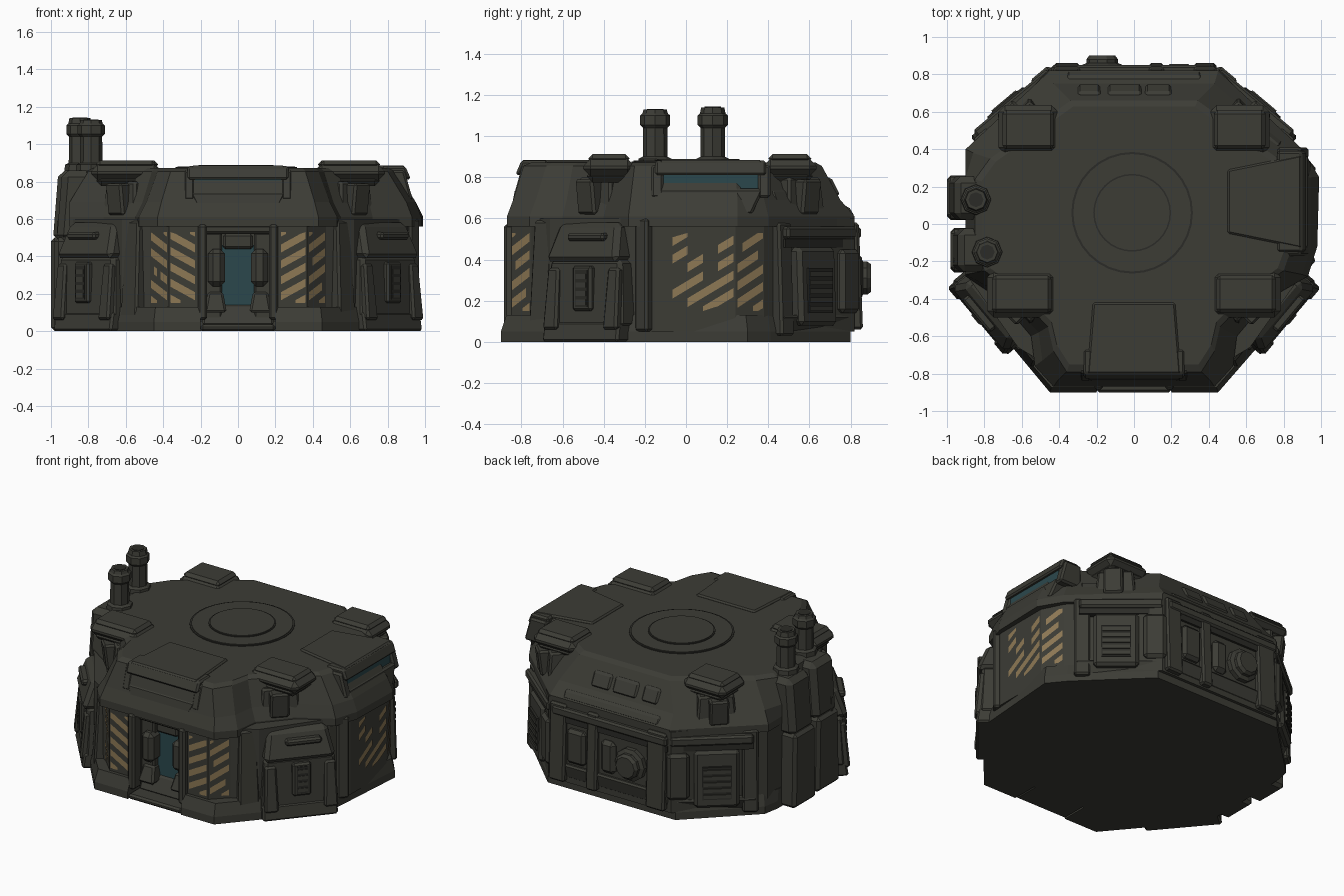
import bpy, bmesh, math, random
from mathutils import Matrix, Vector

random.seed(4)
if "Cube" in bpy.data.objects:
    bpy.data.objects.remove(bpy.data.objects["Cube"])


def material(name, rgb):
    m = bpy.data.materials.new(name)
    m.use_nodes = True
    m.diffuse_color = (*rgb, 1)
    node = m.node_tree.nodes["Principled BSDF"]
    node.inputs["Base Color"].default_value = (*rgb, 1)
    node.inputs["Roughness"].default_value = 0.8
    return m


HULL = material("olive grey hull", (0.045, 0.045, 0.036))
DARK = material("dark steel", (0.024, 0.024, 0.02))
GLASS = material("teal glass", (0.024, 0.064, 0.073))
HAZARD = material("tan hazard paint", (0.27, 0.19, 0.09))
WORLD = Matrix.Identity(4)
MIRROR = Matrix.Scale(-1, 4, (1, 0, 0))


def side(angle):
    """Frame whose outward direction is local -y, turned about z."""
    return Matrix.Rotation(math.radians(angle), 4, 'Z')


def make(name, verts, faces, mat, M=WORLD, bevel=0):
    me = bpy.data.meshes.new(name)
    me.from_pydata([M @ Vector(v) for v in verts], [], faces)
    bm = bmesh.new()
    bm.from_mesh(me)
    bmesh.ops.recalc_face_normals(bm, faces=bm.faces)
    bm.to_mesh(me)
    bm.free()
    me.materials.append(mat)
    ob = bpy.data.objects.new(name, me)
    bpy.context.collection.objects.link(ob)
    if bevel:
        mod = ob.modifiers.new("bevel", 'BEVEL')
        mod.width, mod.segments, mod.limit_method = bevel, 1, 'ANGLE'
    return ob


def loft(name, rings, mat, M=WORLD, bevel=0):
    n = len(rings[0])
    faces = [tuple(range(n)), tuple(range(n * (len(rings) - 1), n * len(rings)))]
    for r in range(len(rings) - 1):
        for i in range(n):
            j = (i + 1) % n
            faces.append((r * n + i, r * n + j, r * n + n + j, r * n + n + i))
    return make(name, [v for ring in rings for v in ring], faces, mat, M, bevel)


def block(name, xs, ds, zs, M=WORLD, mat=HULL, inset=0, lean=0, bevel=0.012):
    """Box between lateral xs, outward distances ds and heights zs."""
    (a, b), (d, e), (z, t) = xs, ds, zs
    low = [(a, -d, z), (b, -d, z), (b, -e, z), (a, -e, z)]
    f = e - lean
    top = [(a + inset, -d, t), (b - inset, -d, t), (b - inset, -f, t), (a + inset, -f, t)]
    return loft(name, [low, top], mat, M, bevel)


def tube(name, profile, sides, M, mat=HULL):
    rings = [[(r * math.cos(k * math.tau / sides), r * math.sin(k * math.tau / sides), z)
              for k in range(sides)] for r, z in profile]
    return loft(name, rings, mat, M)


def outline(half, z):
    """Right half from front to back, mirrored; the left flank is narrower."""
    right = [(x, y, z) for x, y in half]
    return right + [(max(-x, -0.9), y, z) for x, y in reversed(half)]


# Base skirt and lower wall, both notched for the doorway
skirt = [(0.2, -0.72), (0.2, -0.9), (0.45, -0.9), (0.92, -0.36), (0.97, 0.3), (0.88, 0.41), (0.48, 0.8)]
wall = [(0.19, -0.72), (0.19, -0.85), (0.37, -0.85), (0.47, -0.75), (0.62, -0.66),
        (0.89, -0.28), (0.95, -0.15), (0.95, 0.24), (0.88, 0.38), (0.46, 0.82)]
loft("base_skirt", [outline(skirt, 0), outline(skirt, 0.05),
                    outline([(x * 0.98, y * 0.97) for x, y in skirt], 0.13)], HULL)
loft("lower_wall", [outline(wall, 0.05), outline(wall, 0.6)], HULL)
block("threshold", (-0.2, 0.2), (0.6, 0.9), (0, 0.035))

# Sloping upper hull, with niches below the front corner pads
eave = [(0.43, -0.87), (0.53, -0.76), (0.55, -0.6), (0.72, -0.4), (0.93, -0.28),
        (0.98, -0.12), (0.99, 0.25), (0.9, 0.4), (0.45, 0.82)]
shoulder = [(0.41, -0.84), (0.49, -0.73), (0.51, -0.58), (0.7, -0.38), (0.9, -0.27),
            (0.95, -0.12), (0.95, 0.25), (0.86, 0.38), (0.43, 0.75)]
rim = [(0.36, -0.79), (0.43, -0.68), (0.46, -0.55), (0.64, -0.36), (0.8, -0.25),
       (0.85, -0.11), (0.85, 0.24), (0.77, 0.35), (0.34, 0.66)]
loft("upper_hull", [outline(eave, 0.56), outline(eave, 0.61), outline(shoulder, 0.69),
                    outline(rim, 0.855),
                    outline([(x * 0.96, y * 0.95) for x, y in rim], 0.873)], HULL)
for i, r in enumerate((0.325, 0.314, 0.208, 0.2)):
    tube("roof_ring", [(r, 0.86), (r, 0.877 + 0.004 * i)], 32,
         Matrix.Translation((-0.01, 0.06, 0)), HULL if i % 2 else DARK)


# Hooded, sunken windows on the front and the left flank
def hooded_window(F, c, d0, w0, d, w):
    M = F @ Matrix.Translation((c, 0, 0))
    plan = [(-w0, -d0), (w0, -d0), (w, -d + 0.02), (-w, -d + 0.02)]
    loft("hood_plate", [[(x, y, z) for x, y in plan] for z in (0.85, 0.885)], HULL, M, 0.01)
    block("hood_brow", (-w - 0.02, w + 0.02), (d - 0.15, d + 0.01), (0.81, 0.882), M, lean=0.03)
    block("window_glass", (-w + 0.02, w - 0.02), (d - 0.15, d - 0.015), (0.74, 0.815), M, GLASS, bevel=0)
    block("window_sill", (-w + 0.05, w - 0.05), (d - 0.15, d + 0.035), (0.62, 0.745), M,
          inset=-0.06, lean=0.025)
    for s in (-1, 1):
        block("window_jamb", sorted((s * (w - 0.02), s * (w + 0.04))), (d - 0.15, d + 0.02),
              (0.7, 0.86), M, lean=0.045)


hooded_window(WORLD, 0, 0.42, 0.22, 0.82, 0.25)
hooded_window(side(90), 0.12, 0.5, 0.17, 0.915, 0.25)

# Doorway
block("door_glass", (-0.1, 0.1), (0.7, 0.74), (0.1, 0.46), mat=GLASS, bevel=0)
block("door_lintel", (-0.19, 0.19), (0.7, 0.83), (0.52, 0.57))
block("door_header", (-0.08, 0.08), (0.7, 0.77), (0.44, 0.52))
block("door_step", (-0.19, 0.19), (0.7, 0.8), (0.03, 0.14), lean=0.05)
for M in (WORLD, MIRROR):
    block("door_frame", (0.085, 0.19), (0.7, 0.78), (0.03, 0.53), M)
    block("door_clamp", (0.07, 0.16), (0.7, 0.83), (0.24, 0.44), M, bevel=0.025)
    block("door_foot", (0.06, 0.18), (0.7, 0.83), (0.1, 0.21), M, inset=0.02, lean=0.04)
    block("door_pillar", (0.165, 0.215), (0.8, 0.885), (0.06, 0.57), M)


# Worn hazard stripes
def stripes(p, q, M, slope, wear):
    p, q = Vector(p), Vector(q)
    t = (q - p).normalized()
    n = Vector((t.y, -t.x)) * 0.005
    parts = 5
    step = ((q - p).length - 0.02) / parts
    verts, faces = [], []
    for i in range(-4, 6):
        for k in range(parts):
            if random.random() < wear:
                continue
            us = [0.01 + step * (k + j) for j in (0, 1, 1, 0)]
            zs = [0.16 + 0.085 * i + slope * u + h for u, h in zip(us, (0, 0, 0.043, 0.043))]
            zs = [min(max(z, 0.15), 0.53) for z in zs]
            if zs[3] - zs[0] < 0.01 or zs[2] - zs[1] < 0.01:
                continue
            faces.append(tuple(range(len(verts), len(verts) + 4)))
            verts += [(*(p + t * u + n), z) for u, z in zip(us, zs)]
    make("hazard_stripes", verts, faces, HAZARD, M)


for M in (WORLD, MIRROR):
    stripes((0.22, -0.85), (0.37, -0.85), M, 0.55, 0.03)
    stripes((0.37, -0.85), (0.47, -0.75), M, 0.55, 0.05)
stripes((0.95, -0.15), (0.95, 0.24), WORLD, 0.6, 0.45)
stripes((0.95, 0.24), (0.88, 0.38), WORLD, 0.6, 0.05)

# Front corner pillars and equipment modules
for S in (WORLD, MIRROR):
    M = S @ side(50)
    block("corner_pillar", (-0.24, -0.1), (0.75, 0.915), (0.02, 0.59), M, inset=0.015, lean=0.03)
    block("module_foot", (-0.1, 0.38), (0.7, 0.975), (0, 0.1), M, lean=0.015)
    block("module_lower", (-0.1, 0.39), (0.7, 0.955), (0.07, 0.4), M, inset=0.02, lean=0.015, bevel=0.02)
    block("module_upper", (-0.09, 0.37), (0.7, 0.975), (0.39, 0.58), M, inset=0.04, lean=0.07, bevel=0.025)
    block("module_cap", (0.05, 0.28), (0.7, 0.965), (0.49, 0.53), M)
    block("slot_frame", (0.09, 0.21), (0.8, 0.972), (0.15, 0.37), M)
    block("slot_panel", (0.115, 0.19), (0.8, 0.976), (0.17, 0.35), M, DARK, bevel=0)
    for k in range(4):
        block("slot_louvre", (0.12, 0.185), (0.8, 0.98), (0.18 + 0.042 * k, 0.205 + 0.042 * k), M, bevel=0)
    for x in (-0.09, 0.29):
        block("module_strut", (x, x + 0.09), (0.7, 0.985), (0.06, 0.36), M, inset=0.01, lean=0.03)
    block("flank_pillar", (0.4, 0.48), (0.7, 0.87), (0.05, 0.6), M)

# Roof corner pads on brackets
for S in (WORLD, MIRROR):
    for x, y, w, h in ((0.6, -0.375, 0.185, 0.125), (0.565, 0.505, 0.16, 0.13)):
        P = S @ Matrix.Translation((x, y, 0))
        block("pad_base", (-w * 0.85, w * 0.85), (-h * 0.85, h * 0.85), (0.775, 0.835), P, bevel=0.028)
        block("pad_body", (-w, w), (-h, h), (0.805, 0.89), P, bevel=0.035)
        block("pad_top", (-w * 0.86, w * 0.86), (-h * 0.8, h * 0.8), (0.87, 0.912), P, bevel=0.02)
    for a, c, d in ((45, 0.13, 0.78), (135, -0.04, 0.88)):
        M = S @ side(a)
        block("pad_bracket", (c - 0.13, c + 0.13), (0.5, d), (0.58, 0.8), M, inset=0.02, lean=0.02)
        block("bracket_arm", (c - 0.07, c + 0.05), (0.5, d + 0.03), (0.62, 0.79), M, lean=-0.02)

# Chimneys on the right flank
for x, y, top, out in ((-0.845, 0.14, 1.14, 1.0), (-0.785, -0.14, 1.13, 0.98)):
    M = side(-90) @ Matrix.Translation((-y, 0, 0))
    block("chimney_base", (-0.12, 0.12), (0.7, out), (0, 0.5), M, inset=0.01, bevel=0.02)
    block("chimney_box", (-0.115, 0.115), (0.66, out - 0.01), (0.48, 0.86), M, lean=0.03, bevel=0.035)
    block("chimney_panel", (-0.07, 0.07), (0.8, out - 0.004), (0.14, 0.38), M, DARK, bevel=0)
    for k in range(4):
        block("chimney_louvre", (-0.06, 0.06), (0.8, out), (0.16 + 0.055 * k, 0.19 + 0.055 * k), M, bevel=0)
    T = Matrix.Translation((x, y - 0.01, 0))
    tube("chimney_pipe", [(0.085, 0.83), (0.08, 0.89), (0.06, 0.9), (0.059, 1.04),
                          (0.073, 1.055), (0.073, 1.1), (0.062, 1.11), (0.056, top)], 8, T)
    tube("chimney_mouth", [(0.04, 1.1), (0.04, top + 0.003)], 8, T, DARK)

# Back wall panels, rails, hatch and drum
B = side(180)
for x, w in ((-0.38, 0.06), (-0.12, 0.04), (0.36, 0.07)):
    block("back_pillar", (x - w, x + w), (0.7, 0.86), (0.06, 0.58), B, lean=0.02)
block("back_rail", (-0.42, 0.44), (0.7, 0.85), (0.5, 0.56), B)
block("back_rail_groove", (-0.42, 0.44), (0.7, 0.835), (0.46, 0.5), B, DARK, bevel=0)
block("back_ledge", (-0.42, 0.44), (0.7, 0.82), (0.08, 0.18), B, lean=-0.025)
block("back_hatch", (-0.06, 0.05), (0.7, 0.85), (0.2, 0.42), B, bevel=0.025)
block("back_locker", (-0.31, -0.17), (0.7, 0.855), (0.2, 0.43), B, bevel=0.02)
D = B @ Matrix.Translation((0.17, -0.8, 0.31)) @ Matrix.Rotation(math.pi / 2, 4, 'X')
tube("back_drum", [(0.11, 0), (0.11, 0.05), (0.085, 0.06), (0.085, 0.08), (0.07, 0.1)], 10, D)
for x, w in ((-0.13, 0.07), (0.05, 0.09), (0.24, 0.06)):
    block("roof_vent_plate", (x - w, x + w), (0.6, 0.75), (0.71, 0.8), B, lean=0.045)
block("eave_bar", (-0.36, 0.36), (0.6, 0.82), (0.61, 0.66), B, lean=0.03)

# Rear diagonal equipment, with louvred vents
for S in (WORLD, MIRROR):
    M = S @ side(140)
    block("rear_plinth", (-0.36, 0.19), (0.7, 0.88), (0.03, 0.13), M, lean=-0.045)
    block("rear_module", (-0.25, 0.03), (0.7, 0.945), (0.08, 0.46), M, lean=0.015, bevel=0.02)
    block("rear_vent", (-0.2, -0.02), (0.8, 0.948), (0.14, 0.36), M, DARK, bevel=0)
    for k in range(5):
        block("rear_louvre", (-0.195, -0.025), (0.8, 0.955), (0.15 + 0.042 * k, 0.175 + 0.042 * k), M, bevel=0)
    block("rear_rail", (-0.34, 0.18), (0.7, 0.935), (0.5, 0.56), M)
    block("rear_groove", (-0.34, 0.18), (0.7, 0.915), (0.46, 0.5), M, DARK, bevel=0)
    block("rear_locker", (0.06, 0.2), (0.7, 0.945), (0.14, 0.45), M, bevel=0.02)
    block("rear_pillar", (-0.37, -0.27), (0.7, 0.92), (0.03, 0.58), M, lean=0.02)
    block("rear_upper_panel", (-0.33, -0.2), (0.7, 0.89), (0.6, 0.74), M, lean=0.07)
